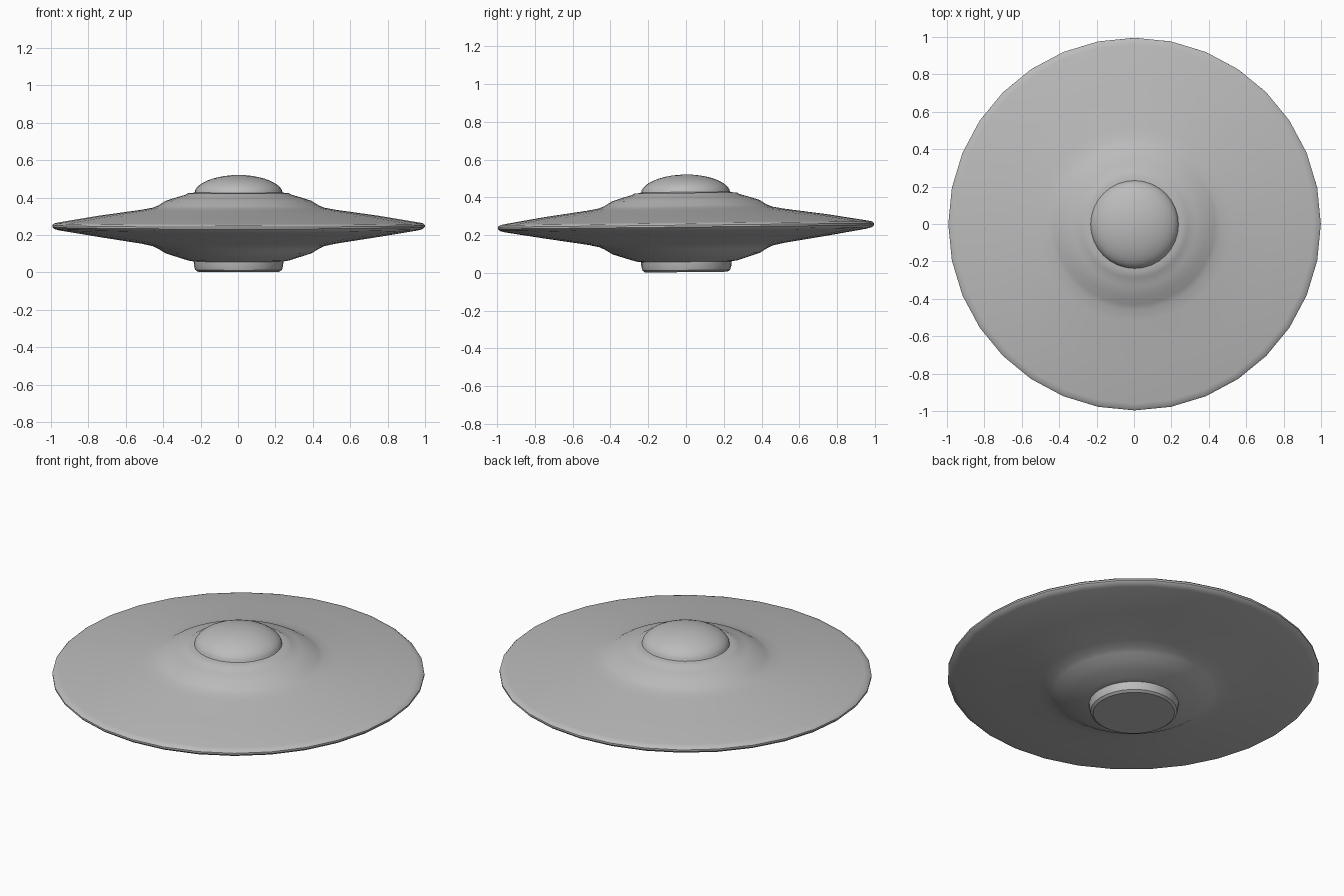
import bpy, bmesh, math
from mathutils import Matrix, Vector

cube = bpy.data.objects.get("Cube")
if cube:
    bpy.data.objects.remove(cube, do_unlink=True)

SIDES = 32
TILT = Matrix.Translation((0.003, 0.002, 0.0)) @ Matrix.Rotation(math.radians(0.6), 4, 'X')

grey = bpy.data.materials.new("hull_grey")
grey.use_nodes = True
color = (0.5, 0.5, 0.5, 1)
grey.diffuse_color = color
grey.node_tree.nodes["Principled BSDF"].inputs["Base Color"].default_value = color


def lathe(name, profile, angle=35):
    """Spin a radius/height profile around the z axis."""
    bm = bmesh.new()
    verts = [bm.verts.new((r, 0, z)) for r, z in profile]
    edges = [bm.edges.new(pair) for pair in zip(verts, verts[1:])]
    bmesh.ops.spin(bm, geom=verts + edges, cent=(0, 0, 0), axis=(0, 0, 1),
                   angle=math.tau, steps=SIDES, use_duplicate=False)
    bmesh.ops.remove_doubles(bm, verts=bm.verts, dist=0.0005)
    bmesh.ops.recalc_face_normals(bm, faces=bm.faces)
    bm.transform(TILT)
    mesh = bpy.data.meshes.new(name)
    bm.to_mesh(mesh)
    bm.free()
    mesh.materials.append(grey)
    obj = bpy.data.objects.new(name, mesh)
    bpy.context.collection.objects.link(obj)
    bpy.ops.object.select_all(action='DESELECT')
    obj.select_set(True)
    bpy.context.view_layer.objects.active = obj
    bpy.ops.object.shade_smooth_by_angle(angle=math.radians(angle))
    return obj


# Disc: underside, rounded rim, top slope and stepped shoulder
lathe("saucer_hull", [
    (0, 0.058), (0.235, 0.058), (0.27, 0.064), (0.33, 0.083), (0.39, 0.102),
    (0.43, 0.127), (0.46, 0.141), (0.52, 0.154), (0.75, 0.19), (0.96, 0.225),
    (0.985, 0.232), (0.996, 0.243), (0.996, 0.253), (0.985, 0.263), (0.96, 0.268),
    (0.75, 0.303), (0.52, 0.335), (0.46, 0.346), (0.43, 0.358), (0.39, 0.383),
    (0.33, 0.402), (0.285, 0.415), (0.27, 0.424), (0.25, 0.424), (0.235, 0.428),
    (0, 0.428)])

# Rounded cabin dome
lathe("dome", [(0.24, 0.42)] + [
    (0.235 * math.cos(a), 0.428 + 0.093 * math.sin(a) ** 1.1)
    for a in [math.radians(90 * i / 10) for i in range(11)]])

# Short round base under the hull
lathe("base", [(0.24, 0.062), (0.238, 0.035), (0.232, 0.014), (0.218, 0.004), (0, 0.004)])
